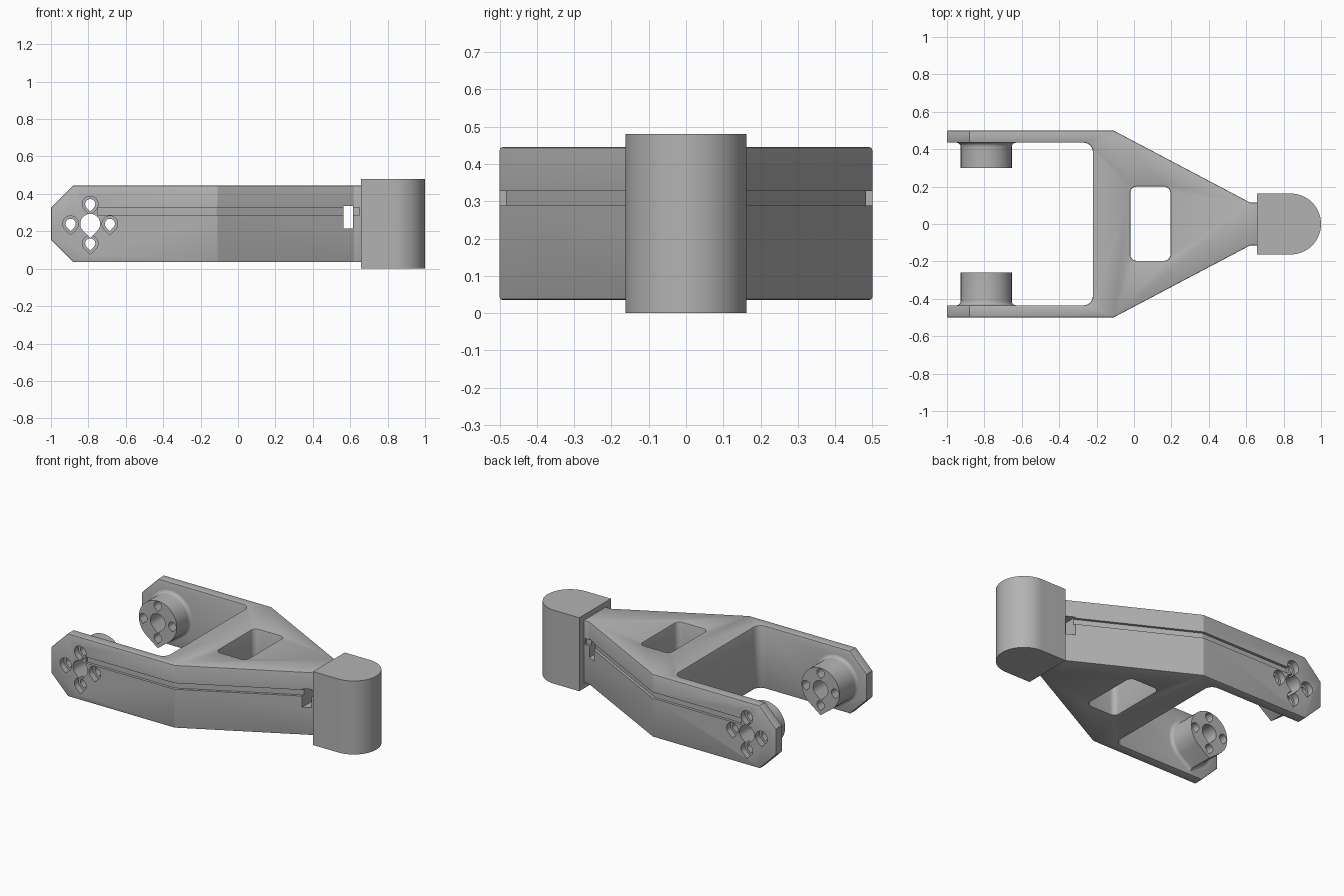
import bpy, bmesh, math
from mathutils import Vector

cube = bpy.data.objects.get("Cube")
if cube:
    bpy.data.objects.remove(cube)

grey = bpy.data.materials.new("plain grey")
grey.use_nodes = True
COLOUR = (0.45, 0.45, 0.45, 1)
grey.diffuse_color = COLOUR
grey.node_tree.nodes["Principled BSDF"].inputs["Base Color"].default_value = COLOUR


def loft(name, rings, helper=False):
    """Solid skinned through equal-length rings, closed at both ends."""
    bm = bmesh.new()
    rows = [[bm.verts.new(p) for p in ring] for ring in rings]
    n = len(rows[0])
    for a, b in zip(rows, rows[1:]):
        for i in range(n):
            j = (i + 1) % n
            bm.faces.new((a[i], a[j], b[j], b[i]))
    bm.faces.new(rows[0][::-1])
    bm.faces.new(rows[-1])
    bmesh.ops.recalc_face_normals(bm, faces=bm.faces)
    mesh = bpy.data.meshes.new(name)
    bm.to_mesh(mesh)
    bm.free()
    mesh.materials.append(grey)
    ob = bpy.data.objects.new(name, mesh)
    bpy.context.collection.objects.link(ob)
    ob.hide_render = helper
    return ob


def prism_z(name, outline, z0, z1, helper=False):
    return loft(name, [[(x, y, z) for x, y in outline] for z in (z0, z1)], helper)


def prism_y(name, outline, y0, y1, helper=True):
    return loft(name, [[(x, y, z) for x, z in outline] for y in (y0, y1)], helper)


def rect(x0, x1, z0, z1):
    return [(x0, z0), (x1, z0), (x1, z1), (x0, z1)]


def rounded(points, radii, steps=8):
    """Round the corners of a polygon that have a radius."""
    out = []
    for i, (p, r) in enumerate(zip(points, radii)):
        if not r:
            out.append(p)
            continue
        p = Vector(p)
        u = (Vector(points[i - 1]) - p).normalized()
        v = (Vector(points[(i + 1) % len(points)]) - p).normalized()
        for k in range(steps + 1):
            a = math.pi / 2 * k / steps
            out.append(tuple(p + u * r * (1 - math.sin(a)) + v * r * (1 - math.cos(a))))
    return out


def teardrop(cx, cz, r, tip=1.41, steps=32):
    """Circle whose lower side runs out to a point."""
    half = math.acos(1 / tip)
    start = -math.pi / 2 + half
    sweep = 2 * math.pi - 2 * half
    pts = [(cx + r * math.cos(start + sweep * k / steps),
            cz + r * math.sin(start + sweep * k / steps)) for k in range(steps + 1)]
    return pts + [(cx, cz - r * tip)]


def boolean(ob, other, op="DIFFERENCE"):
    m = ob.modifiers.new(other.name, "BOOLEAN")
    m.operation, m.solver, m.object = op, "EXACT", other


helpers = []


def cut(ob, cutter):
    helpers.append(cutter)
    boolean(ob, cutter)


# Forked arm, with a slot between the two prongs
half = [(-1, 0.5), (-0.11, 0.5), (0.62, 0.115), (0.68, 0.115)]
slot = rounded([(-1, -0.435), (-0.22, -0.435), (-0.22, 0.435), (-1, 0.435)],
               [0, 0.05, 0.05, 0])
arm = prism_z("forked_arm", half + [(x, -y) for x, y in half[::-1]] + slot, 0.035, 0.445)

# Window through the web
window = rounded(rect(-0.02, 0.195, -0.197, 0.2), [0.035] * 4)
cut(arm, prism_z("window_cutter", window, -0.2, 0.7, True))

# Sloped prong ends
for name, s in (("upper_end_cutter", 1), ("lower_end_cutter", -1)):
    tri = [(x, 0.24 + s * dz) for x, dz in ((-1.1, -0.015), (-0.78, 0.305), (-1.1, 0.305))]
    cut(arm, prism_y(name, tri, -0.7, 0.7))

bevel = arm.modifiers.new("edge_bevel", "BEVEL")
bevel.width, bevel.segments = 0.007, 2
bevel.limit_method, bevel.angle_limit = "ANGLE", math.radians(60)

# Cable groove along each side, following the bend, with a cross hole at the tip
GROOVE = 0.017
for side, s in (("left", 1), ("right", -1)):
    inner = [(-0.75, 0.5 - GROOVE), (-0.114, 0.5 - GROOVE),
             (0.616, 0.115 - GROOVE), (0.65, 0.115 - GROOVE)]
    outer = [(0.65, 0.3), (0.62, 0.3), (-0.11, 0.6), (-0.75, 0.6)]
    cut(arm, prism_z(side + "_groove_cutter", [(x, s * y) for x, y in inner + outer],
                     0.288, 0.328, True))
cut(arm, prism_y("cross_hole_cutter", rect(0.565, 0.615, 0.215, 0.335), -0.4, 0.4))

# Mounting bosses with a filleted foot
CX, CZ, R, FOOT = -0.79, 0.24, 0.137, 0.022
for side, s, tip_y in (("left", 1, 0.30), ("right", -1, 0.26)):
    rings = [[(x, s * 0.45, z) for x, z in teardrop(CX, CZ, R + FOOT, 1.25)]]
    for k in range(6):
        a = math.pi / 2 * k / 5
        r = R + FOOT * (1 - math.sin(a))
        y = 0.435 - FOOT * (1 - math.cos(a))
        rings.append([(x, s * y, z) for x, z in teardrop(CX, CZ, r, 1.25)])
    rings.append([(x, s * tip_y, z) for x, z in teardrop(CX, CZ, R, 1.25)])
    boss = loft(side + "_boss", rings, True)
    helpers.append(boss)
    boolean(arm, boss, "UNION")

# Pivot hole, four bolt holes and their outer recesses
cut(arm, prism_y("pivot_hole_cutter", teardrop(CX, CZ, 0.053), -0.7, 0.7))
for i, (dx, dz) in enumerate(((1, 0), (0, 1), (-1, 0), (0, -1))):
    x, z = CX + 0.105 * dx, CZ + 0.105 * dz
    cut(arm, prism_y(f"bolt_hole_cutter_{i}", teardrop(x, z, 0.027), -0.7, 0.7))
    for s in (1, -1):
        cut(arm, prism_y(f"recess_cutter_{i}_{s}", teardrop(x, z, 0.042),
                         s * 0.46, s * 0.7))

# Rounded head block at the tip
N, RH = 40, 0.163
arc = [(0.837 + RH * math.cos(a), RH * math.sin(a))
       for a in (-math.pi / 2 + math.pi * k / N for k in range(N + 1))]
head = prism_z("rounded_head", arc + [(0.657, RH), (0.657, -RH)], 0, 0.48)

# Bake the cuts, drop the helpers, and smooth the curved faces
bpy.context.view_layer.update()
baked = bpy.data.meshes.new_from_object(arm.evaluated_get(bpy.context.evaluated_depsgraph_get()))
arm.modifiers.clear()
arm.data = baked
for ob in helpers:
    bpy.data.objects.remove(ob)
bpy.ops.object.select_all(action="DESELECT")
for ob in (arm, head):
    ob.select_set(True)
    bpy.context.view_layer.objects.active = ob
bpy.ops.object.shade_smooth_by_angle(angle=math.radians(25))
